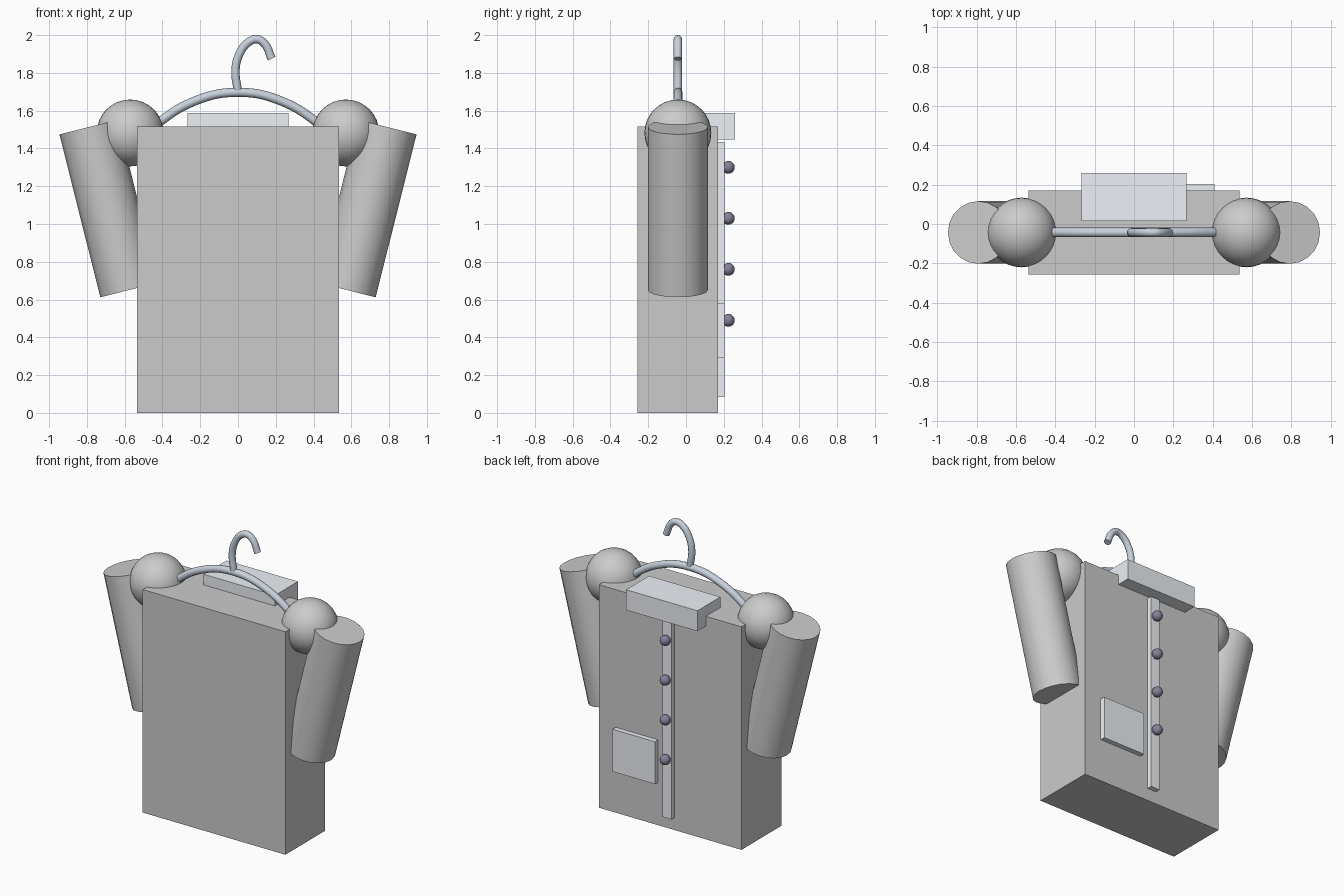
import bpy
import math

if "Cube" in bpy.data.objects:
    bpy.data.objects.remove(bpy.data.objects["Cube"])

Y = -0.043  # depth centre of the garment


def paint(obj, name, color):
    mat = bpy.data.materials.get(name) or bpy.data.materials.new(name)
    mat.diffuse_color = (*color, 1)
    mat.use_nodes = True
    mat.node_tree.nodes["Principled BSDF"].inputs["Base Color"].default_value = mat.diffuse_color
    obj.data.materials.append(mat)


def box(name, lo, hi):
    center = [(a + b) / 2 for a, b in zip(lo, hi)]
    bpy.ops.mesh.primitive_cube_add(size=1, location=center)
    obj = bpy.context.object
    obj.name = name
    obj.scale = [b - a for a, b in zip(lo, hi)]
    bpy.ops.object.transform_apply(location=False, rotation=False, scale=True)
    return obj


def ball(name, loc, r, segments=32, rings=16):
    bpy.ops.mesh.primitive_uv_sphere_add(segments=segments, ring_count=rings,
                                         radius=r, location=loc)
    obj = bpy.context.object
    obj.name = name
    bpy.ops.object.shade_smooth()
    return obj


def tube(name, points, r):
    # smooth round wire through (x, z) points
    cu = bpy.data.curves.new(name, 'CURVE')
    cu.dimensions = '3D'
    cu.bevel_depth = r
    cu.bevel_resolution = 4
    cu.resolution_u = 8
    cu.use_fill_caps = True
    sp = cu.splines.new('BEZIER')
    sp.bezier_points.add(len(points) - 1)
    for bp, (x, z) in zip(sp.bezier_points, points):
        bp.co = (x, Y, z)
        bp.handle_left_type = bp.handle_right_type = 'AUTO'
    obj = bpy.data.objects.new(name, cu)
    bpy.context.collection.objects.link(obj)
    paint(obj, "steel", (0.58, 0.64, 0.72))
    return obj


# Coat body
box("coat_body", (-0.536, -0.257, 0), (0.536, 0.17, 1.515))

# Shoulders and sleeves on both sides
for side, s in (("left", -1), ("right", 1)):
    ball(side + "_shoulder", (s * 0.571, Y, 1.482), 0.177)
    bpy.ops.mesh.primitive_cylinder_add(vertices=20, radius=0.159, depth=0.889,
                                        location=(s * 0.683, Y, 1.082),
                                        rotation=(0, s * math.radians(14.1), 0))
    bpy.context.object.name = side + "_sleeve"
    bpy.ops.object.shade_smooth_by_angle(angle=math.radians(35))

# Collar, button placket and pocket
for name, lo, hi in (
    ("collar", (-0.268, 0.014, 1.448), (0.268, 0.26, 1.587)),
    ("placket", (-0.034, 0.16, 0.085), (0.034, 0.204, 1.435)),
    ("pocket", (0.09, 0.16, 0.292), (0.41, 0.204, 0.58)),
):
    paint(box(name, lo, hi), "pale_trim", (0.85, 0.88, 0.92))

# Buttons
for i in range(4):
    b = ball(f"button_{i + 1}", (0, 0.224, 1.30 - 0.27 * i), 0.034, 16, 10)
    paint(b, "button_dark", (0.23, 0.22, 0.32))

# Hanger bar and hook
tube("hanger_bar", [(x, 1.697 - 0.875 * x * x)
                    for x in (-0.5, -0.25, 0, 0.25, 0.5)], 0.024)
tube("hanger_hook", [(0, 1.697), (-0.013, 1.82), (0.01, 1.905), (0.052, 1.96),
                     (0.1, 1.978), (0.14, 1.955), (0.178, 1.875)], 0.022)
